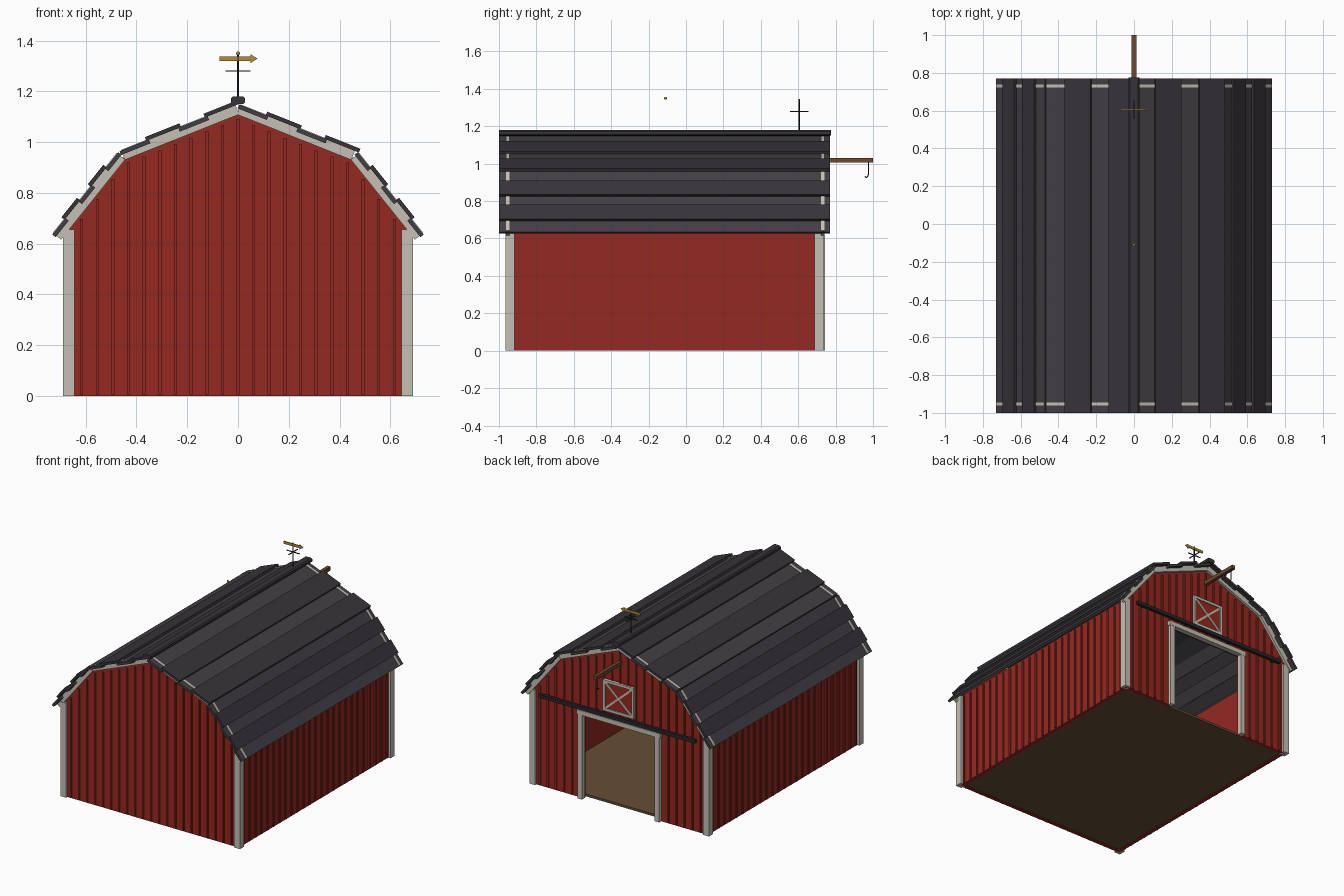
import bpy, bmesh, math
from mathutils import Matrix, Vector

if "Cube" in bpy.data.objects:
    bpy.data.objects.remove(bpy.data.objects["Cube"])

CY = -0.115                 # barn centre along y
YB, YF = -0.95, 0.72        # outer faces of blank gable and door gable


def material(name, rgb):
    m = bpy.data.materials.new(name)
    m.diffuse_color = (*rgb, 1)
    m.use_nodes = True
    m.node_tree.nodes["Principled BSDF"].inputs["Base Color"].default_value = m.diffuse_color
    return m


RED = material("barn_red", (0.30, 0.022, 0.015))
WHITE = material("trim_white", (0.56, 0.53, 0.46))
ROOF_A = material("roof_light", (0.055, 0.049, 0.058))
ROOF_B = material("roof_dark", (0.038, 0.034, 0.041))
IRON = material("iron", (0.02, 0.02, 0.024))
WOOD = material("beam_wood", (0.16, 0.065, 0.03))
FLOOR = material("floor_earth", (0.13, 0.075, 0.035))
GOLD = material("gold", (0.45, 0.27, 0.04))


def finish(name, bm, mat):
    me = bpy.data.meshes.new(name)
    bmesh.ops.recalc_face_normals(bm, faces=bm.faces)
    bm.to_mesh(me)
    bm.free()
    me.materials.append(mat)
    ob = bpy.data.objects.new(name, me)
    bpy.context.collection.objects.link(ob)
    return ob


def boxes(name, mat, items):
    """Each item: centre, size, optional turn about y."""
    bm = bmesh.new()
    for c, s, *a in items:
        mx = (Matrix.Translation(c) @ Matrix.Rotation(a[0] if a else 0, 4, 'Y')
              @ Matrix.Diagonal((*s, 1)))
        bmesh.ops.create_cube(bm, size=1, matrix=mx)
    return finish(name, bm, mat)


def prism(name, mat, pts, y0, y1):
    """Extrude an x/z outline along y."""
    bm = bmesh.new()
    f = bm.faces.new([bm.verts.new((x, y0, z)) for x, z in pts])
    ext = bmesh.ops.extrude_face_region(bm, geom=[f])["geom"]
    bmesh.ops.translate(bm, vec=(0, y1 - y0, 0),
                        verts=[v for v in ext if isinstance(v, bmesh.types.BMVert)])
    return finish(name, bm, mat)


def tube(name, mat, pts, r):
    cu = bpy.data.curves.new(name, 'CURVE')
    cu.dimensions = '3D'
    cu.bevel_depth, cu.bevel_resolution, cu.use_fill_caps = r, 1, True
    sp = cu.splines.new('POLY')
    sp.points.add(len(pts) - 1)
    for p, q in zip(sp.points, pts):
        p.co = (*q, 1)
    cu.materials.append(mat)
    ob = bpy.data.objects.new(name, cu)
    bpy.context.collection.objects.link(ob)


# walls and floor
gable = [(0.672, 0.66), (0.452, 0.938), (0, 1.118), (-0.452, 0.938), (-0.672, 0.66), (-0.672, 0)]
notch = [(-0.285, 0), (-0.285, 0.59), (0.285, 0.59), (0.285, 0)]
prism("back_gable_wall", RED, gable + [(0.672, 0)], YB, YB + 0.025)
prism("door_gable_wall", RED, gable + notch + [(0.672, 0)], YF - 0.025, YF)
boxes("side_walls", RED, [((s * 0.66, CY, 0.33), (0.024, YF - YB - 0.05, 0.66)) for s in (-1, 1)])
boxes("floor", FLOOR, [((0, CY, 0.012), (1.30, YF - YB - 0.05, 0.016))])


def roof_z(x):
    x = abs(x)
    return 1.118 - 0.398 * x if x < 0.452 else 0.938 - 1.264 * (x - 0.452)


# battens on gables and sides
bat = []
for k in range(-10, 11):
    x = k * 0.0616
    top = roof_z(abs(x) + 0.006) - 0.025
    for y, z0 in ((YB, 0.005), (YF, 0.61 if abs(x) < 0.31 else 0.005)):
        bat.append(((x, y, (z0 + top) / 2), (0.012, 0.016, top - z0)))
boxes("gable_battens", RED, bat)
boxes("side_battens", RED, [((s * 0.672, -0.902 + i * 0.0656, 0.325), (0.016, 0.012, 0.64))
                            for i in range(25) for s in (-1, 1)])

# corner posts
boxes("corner_posts", WHITE, [((s * 0.6675, y, 0.3275), (0.045, 0.047, 0.655))
                              for s in (-1, 1) for y in (-0.941, 0.711)])

# gambrel roof: alternating low and high planks, with rake trim under them
PEAK, KNEE, EAVE = Vector((0, 1.137)), Vector((0.462, 0.953)), Vector((0.722, 0.628))
low, high, rake = [], [], []
for s in (-1, 1):
    for a, b, n, first in ((PEAK, KNEE, 4, s < 0), (KNEE, EAVE, 5, False)):
        d = b - a
        L = d.length
        d.normalize()
        nrm = Vector((-d.y, d.x))
        ang = -s * math.atan2(d.y, d.x)
        for i in range(n):
            up = (i % 2 == 1) != first
            c = a + d * (i + 0.5) * L / n + nrm * (0.019 if up else 0.004)
            w = L / n * (1.18 if up else 1.0)
            (high if up else low).append(((s * c.x, CY, c.y), (w, 1.77, 0.016), ang))
        c = (a + b) / 2 - nrm * 0.006
        for y in (-0.953, 0.731):
            rake.append(((s * c.x, y, c.y), (L - 0.012, 0.017, 0.042), ang))
boxes("low_roof_planks", ROOF_A, low)
boxes("high_roof_planks", ROOF_B, high)
boxes("rake_trim", WHITE, rake)
prism("ridge_cap", ROOF_B, [(-0.028, 1.157), (-0.02, 1.15), (0.02, 1.15), (0.028, 1.157),
                            (0.028, 1.172), (0.02, 1.18), (-0.02, 1.18), (-0.028, 1.172)],
      -1.0, 0.775)

# door trim and sliding rail
boxes("door_trim", WHITE, [((s * 0.297, YF + 0.006, 0.295), (0.034, 0.034, 0.59)) for s in (-1, 1)]
      + [((0, YF + 0.006, 0.601), (0.64, 0.036, 0.032))])
boxes("door_rail", IRON, [((0, YF + 0.03, 0.642), (1.2, 0.02, 0.024))]
      + [((x, YF + 0.015, 0.642), (0.02, 0.03, 0.018)) for x in (-0.55, -0.18, 0.18, 0.55)])

# loft door with crossed boards
LZ, LW, LH = 0.772, 0.24, 0.215
boxes("loft_door", RED, [((0, YF + 0.008, LZ), (LW, 0.018, LH))])
diag = math.atan2(LH - 0.03, LW - 0.03)
boxes("loft_door_trim", WHITE,
      [((s * (LW / 2 - 0.009), YF + 0.016, LZ), (0.018, 0.018, LH)) for s in (-1, 1)]
      + [((0, YF + 0.016, LZ + s * (LH / 2 - 0.009)), (LW, 0.018, 0.018)) for s in (-1, 1)]
      + [((0, YF + 0.014, LZ), (math.hypot(LW, LH) - 0.045, 0.016, 0.013), s * diag) for s in (-1, 1)])

# hay beam and hook
boxes("hay_beam", WOOD, [((0, 0.825, 1.018), (0.024, 0.35, 0.026))])
tube("hay_hook", IRON, [(0, 0.976, 1.005), (0, 0.976, 0.945), (0, 0.972, 0.932),
                        (0, 0.964, 0.926), (0, 0.956, 0.931)], 0.0035)

# weather vane
VY = 0.605
tube("vane_pole", IRON, [(0, VY, 1.16), (0, VY, 1.345)], 0.004)
boxes("vane_cross", IRON, [((0, VY, 1.28), (0.1, 0.005, 0.005)), ((0, VY, 1.28), (0.005, 0.1, 0.005))])
prism("vane_arrow", GOLD, [(-0.072, 1.32), (0.05, 1.32), (0.05, 1.312), (0.077, 1.329),
                           (0.05, 1.346), (0.05, 1.338), (-0.072, 1.338)], VY - 0.003, VY + 0.003)
bm = bmesh.new()
bmesh.ops.create_uvsphere(bm, u_segments=10, v_segments=6, radius=0.008,
                          matrix=Matrix.Translation((0, CY + 0.005, 1.35)))
finish("vane_ball", bm, GOLD)
